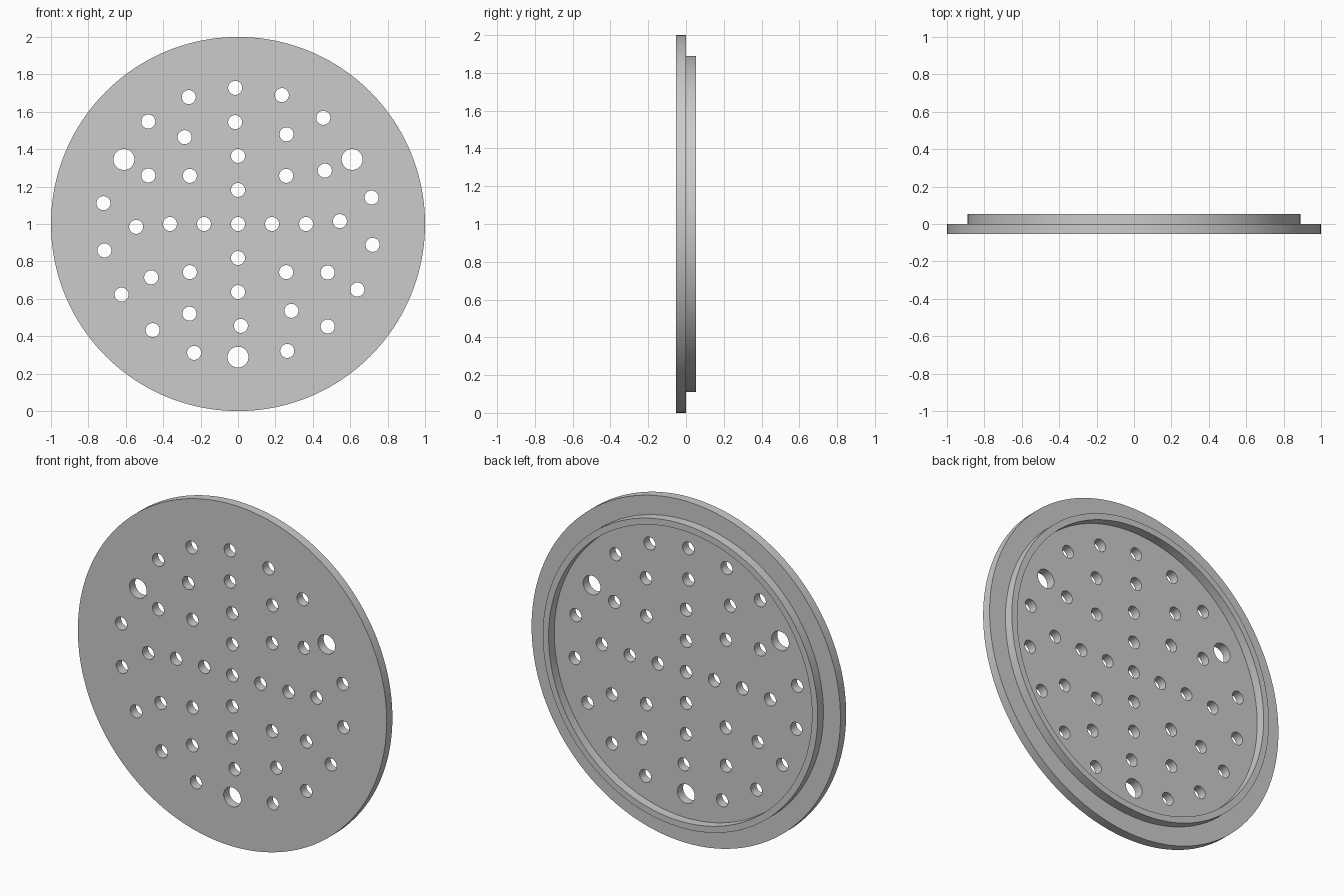
import bpy, bmesh
from math import sin, cos, radians, tau
from mathutils import Matrix

cube = bpy.data.objects.get("Cube")
if cube:
    bpy.data.objects.remove(cube, do_unlink=True)

HALF = 0.053      # half of the full thickness
SEGMENTS = 160

grey = bpy.data.materials.new("plain grey")
grey.use_nodes = True
colour = (0.6, 0.6, 0.6, 1)
grey.diffuse_color = colour
grey.node_tree.nodes["Principled BSDF"].inputs["Base Color"].default_value = colour


def make_object(name, bm):
    bmesh.ops.recalc_face_normals(bm, faces=bm.faces)
    mesh = bpy.data.meshes.new(name)
    bm.to_mesh(mesh)
    bm.free()
    mesh.materials.append(grey)
    obj = bpy.data.objects.new(name, mesh)
    bpy.context.collection.objects.link(obj)
    return obj


# Flanged plate: stepped profile (radius, depth) swept around the y axis
profile = [(1, -HALF), (1, 0), (0.89, 0), (0.89, HALF), (0.853, HALF), (0.853, 0)]
bm = bmesh.new()
rings = [[bm.verts.new((r * cos(tau * i / SEGMENTS), y, 1 + r * sin(tau * i / SEGMENTS)))
          for i in range(SEGMENTS)] for r, y in profile]
for a, b in zip(rings, rings[1:]):
    for i in range(SEGMENTS):
        j = (i + 1) % SEGMENTS
        bm.faces.new((a[i], a[j], b[j], b[i]))
bm.faces.new(rings[0])
bm.faces.new(rings[-1])
plate = make_object("drain_plate", bm)

# Hole layout: concentric rings (radius, count, starting angle)
holes = [(0, 0, 0.0375)]
for radius, count, start in [(0.182, 4, 0), (0.364, 8, 0), (0.545, 12, 1.6), (0.728, 18, 11.2)]:
    for i in range(count):
        if count == 18 and i % 6 == 1:
            continue          # places taken by the fixing holes
        angle = radians(start) + tau * i / count
        holes.append((radius * cos(angle), radius * sin(angle), 0.0375))
# Larger fixing holes
holes += [(0.61, 0.345, 0.056), (-0.61, 0.345, 0.056), (0, -0.712, 0.056)]

# One cutter holding every hole
bm = bmesh.new()
for x, z, r in holes:
    place = Matrix.Translation((x, 0, 1 + z)) @ Matrix.Rotation(radians(90), 4, "X")
    bmesh.ops.create_cone(bm, cap_ends=True, segments=40, radius1=r, radius2=r,
                          depth=0.3, matrix=place)
cutter = make_object("hole_cutter", bm)

# Cut the holes, then shade
bpy.ops.object.select_all(action="DESELECT")
plate.select_set(True)
bpy.context.view_layer.objects.active = plate
cut = plate.modifiers.new("holes", "BOOLEAN")
cut.operation = "DIFFERENCE"
cut.solver = "EXACT"
cut.object = cutter
bpy.ops.object.modifier_apply(modifier=cut.name)
bpy.data.objects.remove(cutter, do_unlink=True)
bpy.ops.object.shade_smooth_by_angle(angle=radians(30))
